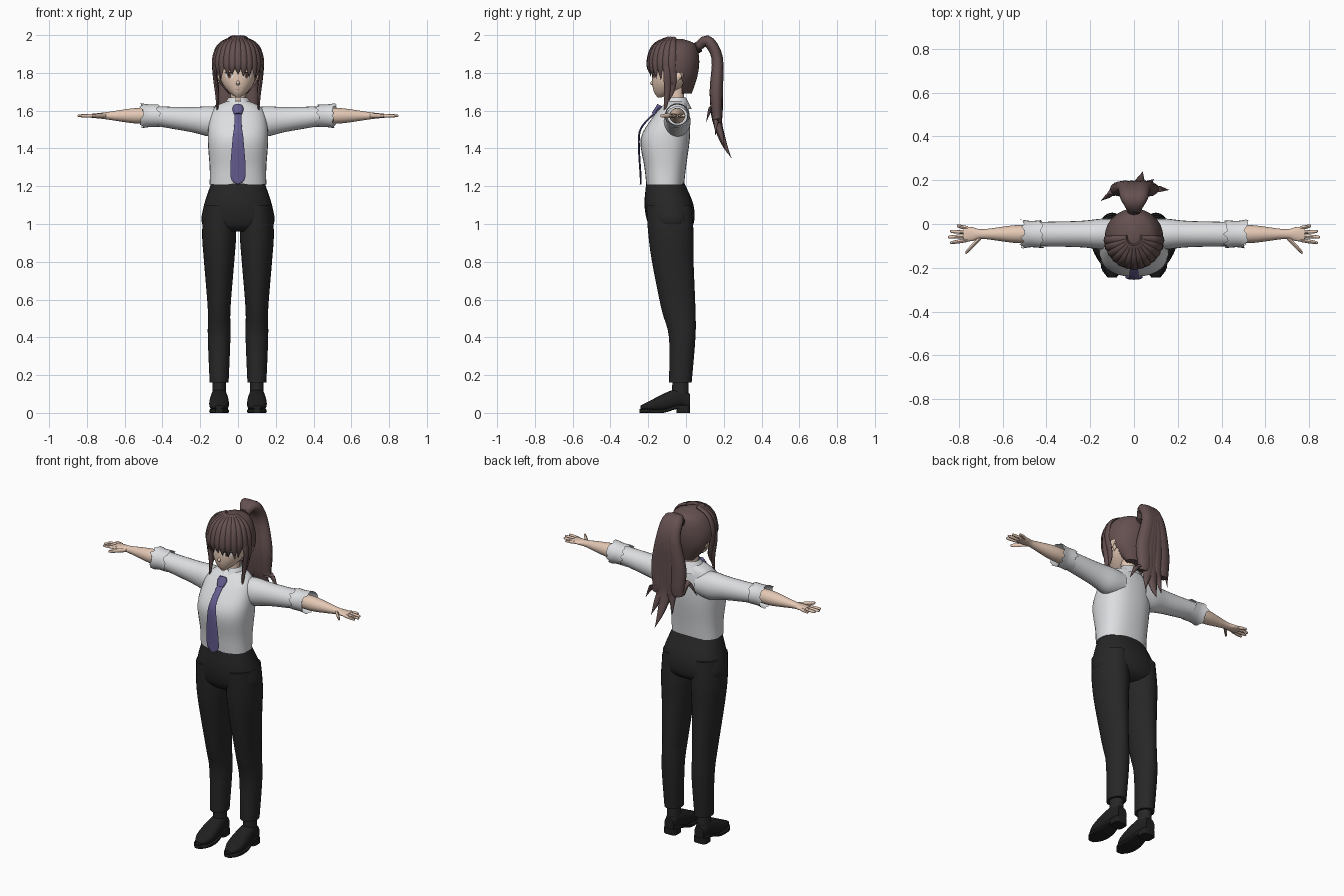
import bpy, bmesh, math, random
from mathutils import Vector
from mathutils.bvhtree import BVHTree

random.seed(4)
if "Cube" in bpy.data.objects:
    bpy.data.objects.remove(bpy.data.objects["Cube"])

RIGHTWARD, BACKWARD, UPWARD = Vector((1, 0, 0)), Vector((0, 1, 0)), Vector((0, 0, 1))
SIDES = (("left", 1), ("right", -1))


def material(name, *rgb):
    mat = bpy.data.materials.new(name)
    mat.diffuse_color = (*rgb, 1)
    mat.use_nodes = True
    shader = mat.node_tree.nodes["Principled BSDF"]
    shader.inputs["Base Color"].default_value = (*rgb, 1)
    return mat


SKIN = material("skin", .78, .58, .46)
HAIR = material("brown hair", .13, .08, .08)
SHIRT = material("white shirt", .72, .73, .75)
TIE = material("violet tie", .13, .11, .28)
CLOTH = material("black cloth", .02, .02, .02)
SHOE = material("black leather", .014, .014, .014)
WHITE = material("eye white", .8, .8, .8)
IRIS = material("iris brown", .22, .1, .07)
LASH = material("dark lash", .03, .02, .02)
LIP = material("lip", .45, .2, .17)


def finish(name, bm, mat):
    bmesh.ops.recalc_face_normals(bm, faces=bm.faces)
    mesh = bpy.data.meshes.new(name)
    bm.to_mesh(mesh)
    bm.free()
    mesh.materials.append(mat)
    for face in mesh.polygons:
        face.use_smooth = True
    mesh.set_sharp_from_angle(angle=math.radians(45))
    obj = bpy.data.objects.new(name, mesh)
    bpy.context.collection.objects.link(obj)
    return obj


def spline(keys, steps):
    """Smooth curve through keys of (x, y, z, half width, half depth)."""
    padded = [keys[0], *keys, keys[-1]]
    path = []
    for group in zip(padded, padded[1:], padded[2:], padded[3:]):
        for i in range(steps):
            t = i / steps
            path.append([b + t / 2 * (c - a + t * (2 * a - 5 * b + 4 * c - d + t * (3 * (b - c) + d - a)))
                         for a, b, c, d in zip(*group)])
    return path + [list(keys[-1])]


def tube(name, keys, mat, across, depth=None, sides=20, steps=4, power=2, caps=True, cut=None, ragged=0):
    """Loft rounded sections along keys; without depth the sections follow the path."""
    bm = bmesh.new()
    path = spline(keys, steps)
    rings = []
    for i, key in enumerate(path):
        normal = depth
        if normal is None:
            ahead, behind = path[min(i + 1, len(path) - 1)], path[max(i - 1, 0)]
            normal = (Vector(ahead[:3]) - Vector(behind[:3])).cross(across).normalized()
        ring = []
        for j in range(sides):
            angle = math.tau * j / sides
            c, s = math.cos(angle), math.sin(angle)
            co = Vector(key[:3])
            co += across * math.copysign(abs(c) ** (2 / power), c) * max(key[3], .001)
            co += normal * math.copysign(abs(s) ** (2 / power), s) * max(key[4], .001)
            if i in (0, len(path) - 1):
                co.x += random.uniform(-ragged, ragged)
            ring.append(bm.verts.new(co))
        rings.append(ring)
    for low, high in zip(rings, rings[1:]):
        for j in range(sides):
            bm.faces.new((low[j - 1], low[j], high[j], high[j - 1]))
    if caps:
        bm.faces.new(rings[0])
        bm.faces.new(rings[-1])
    if cut:
        doomed = [face for face in bm.faces if cut(face.calc_center_median())]
        bmesh.ops.delete(bm, geom=doomed, context="FACES")
    return finish(name, bm, mat)


def upright(name, keys, mat, x=0, sides=32, **options):
    """Loft from (height, centre y, half width, half depth)."""
    return tube(name, [(x, y, z, a, b) for z, y, a, b in keys], mat, RIGHTWARD, BACKWARD, sides, **options)


# Shirt body, collar and trousers seat
upright("shirt_body", [(1.21, -.11, .15, .1), (1.3, -.11, .15, .11), (1.45, -.11, .16, .13),
                       (1.56, -.08, .15, .1), (1.62, -.06, .12, .07), (1.65, -.05, .06, .05)],
        SHIRT, power=2.4)
upright("collar", [(1.61, -.05, .09, .08), (1.67, -.05, .05, .05)], SHIRT, caps=False,
        cut=lambda c: c.y < -.09 and abs(c.x) < (1.68 - c.z) / 3)
upright("trousers_seat", [(1.22, -.11, .14, .1), (1.1, -.09, .18, .13), (1, -.08, .19, .12),
                          (.96, -.08, .12, .08)], CLOTH, power=2.3)

# Tie
KNOT = ((-.14, 1.63, .02), (-.15, 1.61, .03), (-.17, 1.58, .02))
BLADE = ((-.15, 1.6, .02), (-.23, 1.52, .02), (-.25, 1.44, .03), (-.24, 1.25, .04), (-.24, 1.21, 0))
for name, keys, thick in (("tie_knot", KNOT, .014), ("tie_blade", BLADE, .005)):
    tube(name, [(0, y, z, w, thick) for y, z, w in keys], TIE, RIGHTWARD, sides=12)

# Head and neck
upright("neck", [(1.58, -.05, .05, .04), (1.64, -.05, .04, .04), (1.73, -.05, .04, .04)], SKIN)
head = upright("head", [(1.67, -.14, .01, .01), (1.7, -.11, .05, .06), (1.76, -.08, .09, .1),
                        (1.86, -.06, .1, .11), (1.95, -.06, .06, .07)], SKIN)
upright("nose", [(1.77, -.17, 0, 0), (1.744, -.18, .01, .01), (1.73, -.17, 0, 0)], SKIN, sides=8)
skull = BVHTree.FromPolygons([v.co for v in head.data.vertices], [f.vertices for f in head.data.polygons])


def plate(name, x, z, width, height, mat, lift):
    """Thin painted oval laid on the face."""
    bm = bmesh.new()

    def drop(px, pz):
        hit = skull.ray_cast(Vector((px, -1, pz)), BACKWARD)[0]
        return bm.verts.new((px, hit.y - lift, pz))

    angles = [math.tau * j / 16 for j in range(16)]
    rim = [drop(x + width * math.cos(a), z + height * math.sin(a)) for a in angles]
    middle = drop(x, z)
    for j in range(len(rim)):
        bm.faces.new((middle, rim[j], rim[j - 1]))
    finish(name, bm, mat)


for side, s in SIDES:
    eye = .046 * s
    plate(side + "_eye_white", eye, 1.785, .022, .016, WHITE, .0015)
    plate(side + "_iris", eye, 1.785, .011, .015, IRIS, .003)
    plate(side + "_pupil", eye, 1.787, .005, .008, LASH, .004)
    plate(side + "_lash", eye * 1.05, 1.8, .025, .004, LASH, .005)
    upright(side + "_ear", [(1.75, -.05, 0, 0), (1.78, -.04, .01, .02), (1.81, -.04, 0, 0)],
            SKIN, .1 * s, 12)
plate("mouth", 0, 1.713, .012, .002, LIP, .002)

# Hair cap with an opening for the face
upright("hair_cap", [(1.69, 0, .05, .03), (1.78, -.04, .12, .1), (1.87, -.06, .13, .13),
                     (1.95, -.05, .09, .1), (1.98, -.05, .02, .03)], HAIR, sides=48, steps=8,
        cut=lambda c: c.z < 1.87 and c.y < -.1 or c.z < 1.8 and c.y < -.02)

# Fringe locks fanned around the forehead, each following the dome and ending in a point
for i in range(-6, 7):
    turn = math.radians(14 * i)
    s, c = math.sin(turn), math.cos(turn)
    keys = []
    for degrees in (10, 40, 65, 95):
        dome = math.radians(degrees)
        reach = math.sin(dome) ** .8
        keys.append((.13 * s * reach, -.06 - .14 * c * reach, 1.85 + .135 * math.cos(dome),
                     .01 + .01 * reach, .01))
    tip = 1.79 - .05 * abs(s) ** 3 + random.uniform(-.01, .01)
    keys.append((.12 * s + random.uniform(-.01, .01), -.06 - .13 * c, tip, 0, 0))
    tube("fringe_lock_%d" % (i + 7), keys, HAIR, Vector((c, s, 0)), sides=8)

# Long locks in front of the ears
for side, s in SIDES:
    for name, back, lift in (("long", 0, 0), ("short", .03, .08)):
        tube(f"{side}_{name}_side_lock",
             [(.1 * s, back - .1, 1.91, .01, .01), (.125 * s, back - .1, 1.82, .02, .01),
              (.11 * s, back - .1, 1.68 + lift / 2, .015, .01), (.11 * s, back - .12, 1.57 + lift, 0, 0)],
             HAIR, BACKWARD, sides=8)

# Ponytail of overlapping locks that spread into curled tips
tube("hair_band", [(0, .04, 1.92, .03, .03), (0, .07, 1.94, .03, .03)], LASH, RIGHTWARD)
for i, tip in enumerate((-.15, -.04, .04, .09, .16)):
    spread, curl = .4 * tip, abs(tip - .04)
    tube("ponytail_lock_%d" % (i + 1),
         [(0, .05, 1.92, .02, .02), (spread / 3, .11, 1.97, .04, .03), (spread / 2, .165, 1.88, .045, .03),
          (spread, .16, 1.7, .05, .035), (spread, .165, 1.55, .04, .025),
          (tip * .7, .2 - curl / 3, 1.43 + curl, .02, .015), (tip, .24 - .7 * curl, 1.35 + curl, 0, 0)],
         HAIR, RIGHTWARD, sides=12)

for side, s in SIDES:
    def arm(name, keys, mat, **options):
        """Loft outward from (x, sag, half depth, half height)."""
        tube(side + name, [(x * s, -.046, 1.573 - sag, a, b) for x, sag, a, b in keys],
             mat, BACKWARD, UPWARD, 24, **options)

    def finger(name, root, end, width):
        """Tapered digit from root to end, both in (x, y)."""
        keys = [(s * (root[0] + (end[0] - root[0]) * t), root[1] + (end[1] - root[1]) * t, 1.573, w, w)
                for t, w in ((0, width), (.5, width), (.95, width * .7), (1, 0))]
        tube(side + name, keys, SKIN, BACKWARD, UPWARD, 8)

    # Sleeve with a ragged rolled cuff
    arm("_sleeve", [(.07, .03, .07, .07), (.15, .03, .07, .08), (.25, .02, .06, .066), (.46, 0, .055, .05)], SHIRT)
    arm("_rolled_cuff", [(.42, 0, .064, .06), (.47, 0, .06, .06), (.51, 0, .066, .066)],
        SHIRT, caps=False, ragged=.015)

    # Forearm, palm and fingers
    arm("_forearm", [(.46, 0, .04, .04), (.55, 0, .04, .04), (.69, 0, .022, .02),
                     (.74, 0, .032, .014), (.78, 0, .034, .01)], SKIN)
    for i, name in enumerate(("_index", "_middle", "_ring", "_little")):
        finger(name + "_finger", (.76, .018 * i - .073), (.85 - .01 * (i - 1) ** 2, .026 * i - .086), .009)
    finger("_thumb", (.7, -.06), (.77, -.132), .012)

    # Trouser leg and sock
    upright(side + "_trouser_leg",
            [(1.1, -.09, .08, .12), (.95, -.08, .09, .12), (.8, -.07, .08, .11), (.55, -.04, .06, .09),
             (.4, -.02, .06, .07), (.16, -.03, .05, .06)], CLOTH, .1 * s)
    upright(side + "_sock", [(.07, -.03, .036, .044), (.2, -.03, .036, .042)], CLOTH, .1 * s)

    # Shoe upper, arched sole and heel
    UPPER = ((.02, .06, .03, .04), (-.03, .08, .04, .05), (-.1, .06, .05, .05),
             (-.18, .04, .05, .03), (-.24, .03, .02, .01))
    SOLE = ((.02, .03, .03, .01), (-.05, .03, .04, .01), (-.12, .01, .05, .01),
            (-.2, .01, .05, .01), (-.245, .01, .02, .01))
    for name, keys, power in (("_shoe", UPPER, 2.4), ("_sole", SOLE, 5)):
        tube(side + name, [(.1 * s, *key) for key in keys], SHOE, RIGHTWARD, UPWARD, power=power)
    upright(side + "_heel", [(0, -.014, .04, .036), (.035, -.014, .04, .036)], SHOE, .1 * s, power=4)
